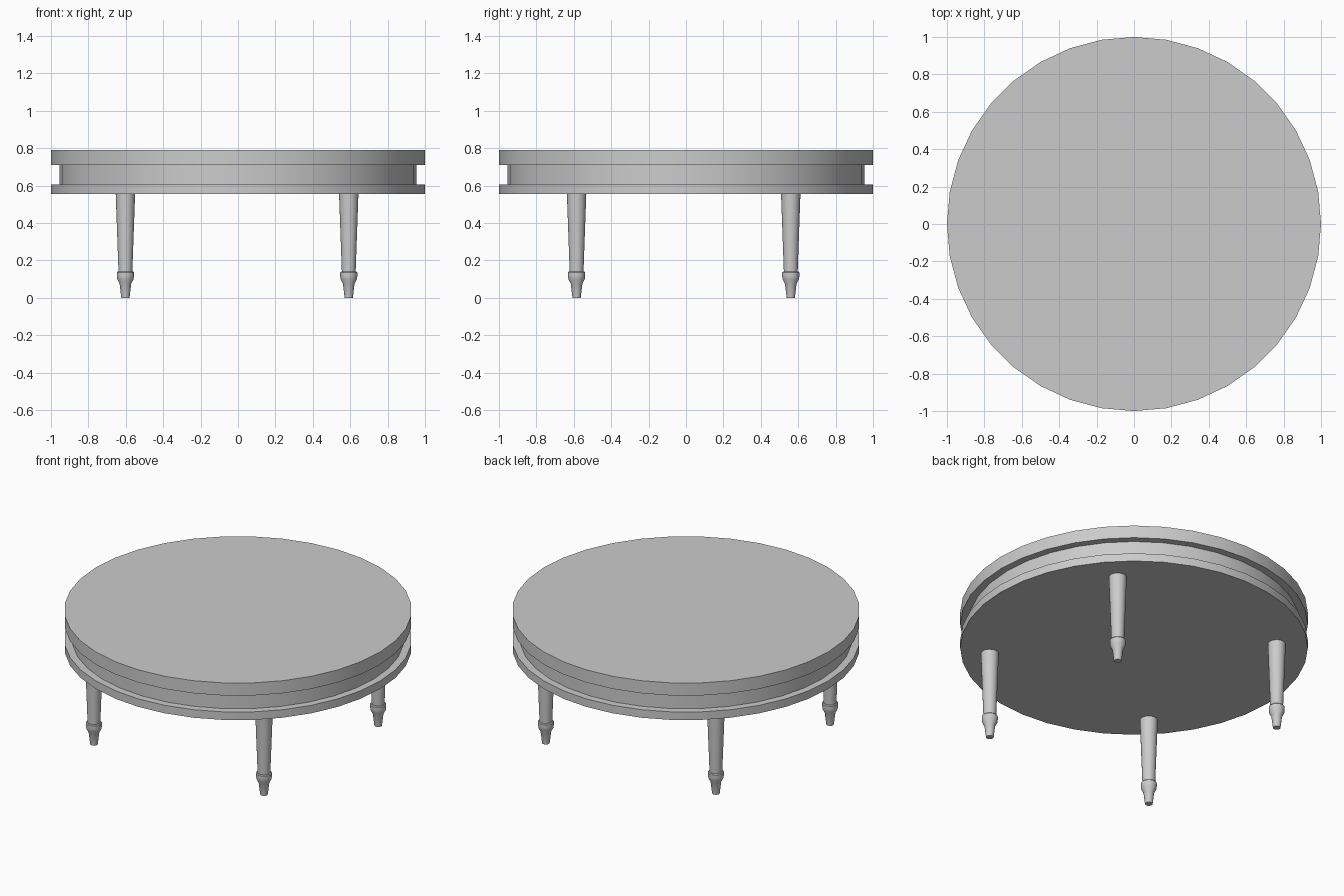
import bpy
import bmesh
import math
from mathutils import Matrix

cube = bpy.data.objects.get("Cube")
if cube:
    bpy.data.objects.remove(cube, do_unlink=True)

# One plain grey finish for the whole table
grey = bpy.data.materials.new("plain grey")
grey.use_nodes = True
COLOUR = (0.6, 0.6, 0.6, 1)
grey.diffuse_color = COLOUR
grey.node_tree.nodes["Principled BSDF"].inputs["Base Color"].default_value = COLOUR


def turned(name, profile, sides, x=0, y=0):
    """Revolve a (radius, height) profile into a closed solid."""
    bm = bmesh.new()
    rings = []
    for r, z in profile:
        rings.append([bm.verts.new((r * math.cos(a), r * math.sin(a), z))
                      for a in (math.tau * i / sides for i in range(sides))])
    for low, high in zip(rings, rings[1:]):
        for i in range(sides):
            j = (i + 1) % sides
            bm.faces.new((low[i], low[j], high[j], high[i]))
    bm.faces.new(rings[0][::-1])
    bm.faces.new(rings[-1])
    mesh = bpy.data.meshes.new(name)
    bm.to_mesh(mesh)
    bm.free()
    mesh.materials.append(grey)
    obj = bpy.data.objects.new(name, mesh)
    obj.location = (x, y, 0)
    bpy.context.collection.objects.link(obj)
    bpy.ops.object.select_all(action="DESELECT")
    obj.select_set(True)
    bpy.context.view_layer.objects.active = obj
    bpy.ops.object.shade_smooth_by_angle(angle=math.radians(30))
    return obj


# Round top, recessed apron and lower plate
turned("table_top", [(1, 0.71), (1, 0.79)], 36)
turned("apron", [(0.955, 0.605), (0.955, 0.712)], 36)
turned("lower_plate", [(1, 0.555), (1, 0.606)], 36)

# Tapered legs with a turned collar above each foot
LEG = [(0.022, 0), (0.031, 0.075), (0.043, 0.098), (0.046, 0.115),
       (0.046, 0.135), (0.042, 0.14), (0.037, 0.141), (0.052, 0.56)]
for side, x in (("right", -0.602), ("left", 0.592)):
    for end, y in (("front", -0.585), ("back", 0.56)):
        turned(f"{end}_{side}_leg", LEG, 24, x, y)
